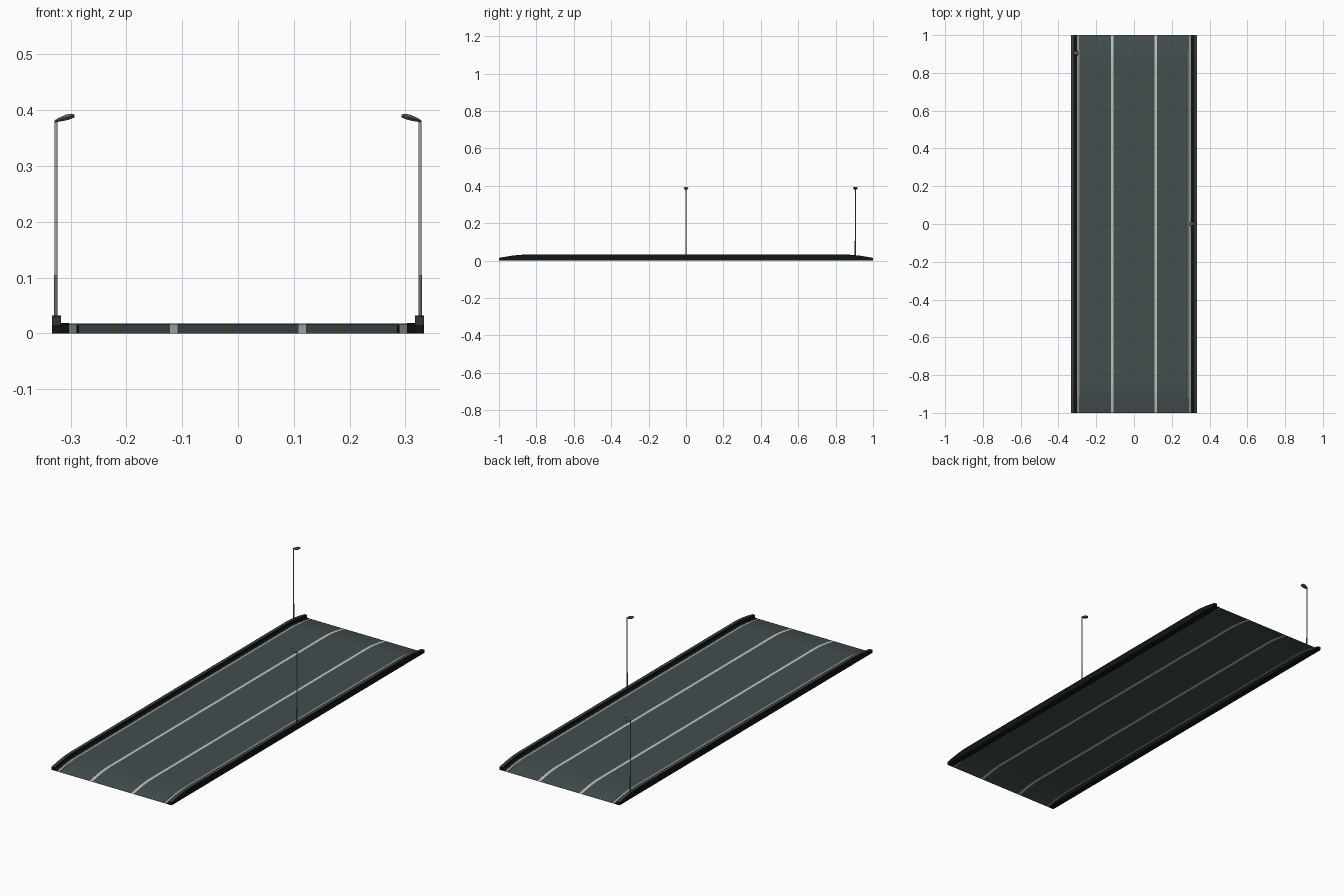
import bpy, bmesh, math

if "Cube" in bpy.data.objects:
    bpy.data.objects.remove(bpy.data.objects["Cube"])

def mat(name, c):
    m = bpy.data.materials.new(name)
    m.diffuse_color = (*c, 1)
    m.use_nodes = True
    m.node_tree.nodes["Principled BSDF"].inputs["Base Color"].default_value = m.diffuse_color
    return m

ASPHALT = mat("asphalt", (0.056, 0.076, 0.076))
LINE = mat("lane_paint", (0.50, 0.56, 0.52))
EDGE = mat("edge_paint", (0.24, 0.28, 0.26))
BLACK = mat("barrier_black", (0.006, 0.007, 0.007))
CAP = mat("cap_grey", (0.045, 0.054, 0.054))
POLE = mat("pole_grey", (0.36, 0.39, 0.37))
BASE = mat("pole_base_grey", (0.13, 0.15, 0.15))
HEAD = mat("lamp_grey", (0.10, 0.115, 0.115))

def finish(name, bm, mats, recalc=True):
    if recalc:
        bmesh.ops.recalc_face_normals(bm, faces=bm.faces)
    me = bpy.data.meshes.new(name)
    bm.to_mesh(me)
    bm.free()
    for m in mats:
        me.materials.append(m)
    ob = bpy.data.objects.new(name, me)
    bpy.context.collection.objects.link(ob)
    return ob

# lengthwise stations: (y, road height), ramps at both ends
half = [(1.0, 0.0), (0.96, 0.0075), (0.92, 0.0135), (0.885, 0.0168), (0.85, 0.018)]
STATIONS = [(-y, z) for y, z in half] + half[::-1]

# road sheet, coloured by strip
xs = [-0.303, -0.289, -0.122, -0.108, 0.108, 0.122, 0.289, 0.303]
strip_mat = [2, 0, 1, 0, 1, 0, 2]
bm = bmesh.new()
rows = [[bm.verts.new((x, y, z)) for x in xs] for y, z in STATIONS]
for a, b in zip(rows, rows[1:]):
    for i in range(len(xs) - 1):
        f = bm.faces.new((a[i], a[i + 1], b[i + 1], b[i]))
        f.material_index = strip_mat[i]
finish("road_surface", bm, [ASPHALT, LINE, EDGE], recalc=False)

for side, sn in ((-1, "left"), (1, "right")):
    # side barrier: stepped section swept along the road
    bm = bmesh.new()
    loops = []
    for y, h in STATIONS:
        sec = [(0.303, 0), (0.303, h + 0.001), (0.317, h + 0.001),
               (0.317, h + 0.0145), (0.333, h + 0.0145), (0.333, 0)]
        loops.append([bm.verts.new((side * x, y, z)) for x, z in sec])
    for a, b in zip(loops, loops[1:]):
        for i in range(6):
            j = (i + 1) % 6
            f = bm.faces.new((a[i], a[j], b[j], b[i]))
            f.material_index = 1 if i == 3 else 0
    bm.faces.new(loops[0])
    bm.faces.new(loops[-1])
    finish(sn + "_barrier", bm, [BLACK, CAP])

    # short dark gutter marks on the ramps
    for end, en in ((-1, "front"), (1, "back")):
        bm = bmesh.new()
        pts = [[bm.verts.new((side * x, end * y, z + 0.0006)) for x in (0.285, 0.289)]
               for y, z in half[:3]]
        for a, b in zip(pts, pts[1:]):
            f = bm.faces.new((a[0], a[1], b[1], b[0]))
            f.normal_update()
            if f.normal.z < 0:
                f.normal_flip()
        finish(f"{sn}_{en}_gutter", bm, [BLACK], recalc=False)

def tube(name, x, y, z0, z1, r, m):
    bm = bmesh.new()
    bmesh.ops.create_cone(bm, cap_ends=True, segments=10, radius1=r, radius2=r, depth=z1 - z0)
    bmesh.ops.translate(bm, verts=bm.verts, vec=(x, y, (z0 + z1) / 2))
    for f in bm.faces:
        f.smooth = len(f.verts) == 4
    finish(name, bm, [m])

# street lamps: base sleeve, pole and tilted head
for side, y, n in ((-1, 0.905, "left"), (1, 0.0, "right")):
    x = side * 0.326
    tube(n + "_lamp_base", x, y, 0.030, 0.105, 0.0033, BASE)
    tube(n + "_lamp_pole", x, y, 0.105, 0.381, 0.0027, POLE)
    bm = bmesh.new()
    rings = []
    # distance from pole, bottom, top, half width
    for s, b, t, w in ((-0.003, 0.378, 0.381, 0.003), (0.004, 0.379, 0.386, 0.008),
                       (0.018, 0.3815, 0.392, 0.013), (0.028, 0.3845, 0.3935, 0.012),
                       (0.033, 0.387, 0.392, 0.007)):
        m = (b + t) / 2
        sec = [(-w * 0.6, b), (w * 0.6, b), (w, m), (w * 0.6, t), (-w * 0.6, t), (-w, m)]
        rings.append([bm.verts.new((side * (0.326 - s), y + dy, z)) for dy, z in sec])
    for a, b in zip(rings, rings[1:]):
        for i in range(6):
            j = (i + 1) % 6
            bm.faces.new((a[i], a[j], b[j], b[i]))
    bm.faces.new(rings[0])
    bm.faces.new(rings[-1])
    finish(n + "_lamp_head", bm, [HEAD])
